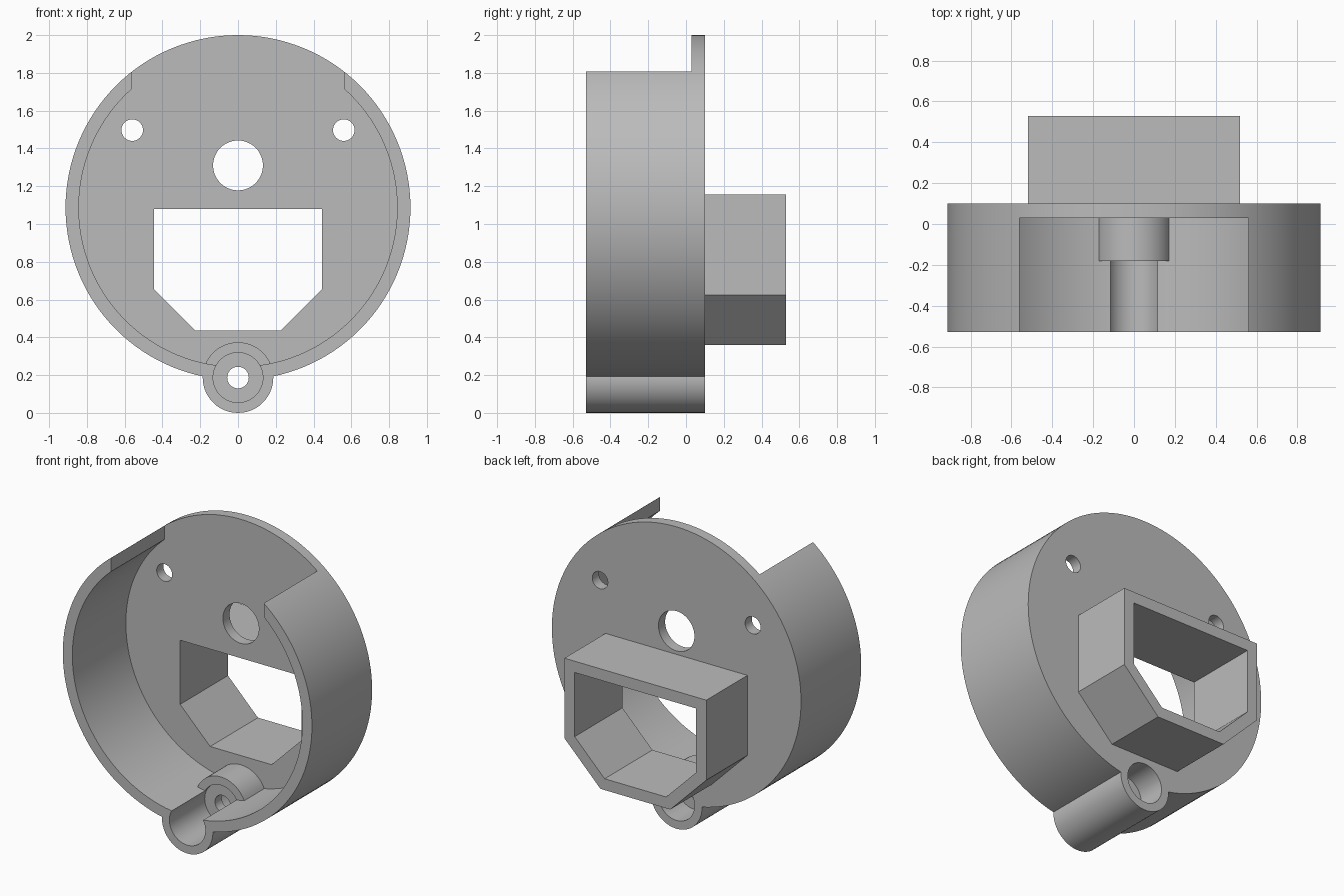
import bpy
import bmesh
from math import cos, sin, tau, radians

cube = bpy.data.objects.get("Cube")
if cube:
    bpy.data.objects.remove(cube, do_unlink=True)

grey = bpy.data.materials.new("plain_grey")
grey.use_nodes = True
grey.diffuse_color = (0.5, 0.5, 0.5, 1)
grey.node_tree.nodes["Principled BSDF"].inputs["Base Color"].default_value = (0.5, 0.5, 0.5, 1)


def extrude(name, points, y0, y1):
    """Solid made by extruding an x-z outline along y."""
    bm = bmesh.new()
    face = bm.faces.new([bm.verts.new((x, y0, z)) for x, z in points])
    new = bmesh.ops.extrude_face_region(bm, geom=[face])["geom"]
    bmesh.ops.translate(bm, vec=(0, y1 - y0, 0),
                        verts=[v for v in new if isinstance(v, bmesh.types.BMVert)])
    bmesh.ops.recalc_face_normals(bm, faces=bm.faces)
    mesh = bpy.data.meshes.new(name)
    bm.to_mesh(mesh)
    bm.free()
    mesh.materials.append(grey)
    obj = bpy.data.objects.new(name, mesh)
    bpy.context.collection.objects.link(obj)
    return obj


def cylinder(name, x, z, radius, y0, y1, sides=48):
    ring = [(x + radius * cos(tau * i / sides), z + radius * sin(tau * i / sides))
            for i in range(sides)]
    return extrude(name, ring, y0, y1)


def combine(target, tool, operation):
    """Apply a boolean and discard the tool."""
    mod = target.modifiers.new(operation, "BOOLEAN")
    mod.operation = operation
    mod.solver = "EXACT"
    mod.object = tool
    bpy.context.view_layer.objects.active = target
    bpy.ops.object.modifier_apply(modifier=mod.name)
    bpy.data.objects.remove(tool, do_unlink=True)


def mirrored(half):
    return half + [(-x, z) for x, z in reversed(half)]


FRONT, FLOOR, BACK, END = -0.53, 0.03, 0.10, 0.53
CENTRE, BOSS_Z = 1.087, 0.187

# Round housing with the screw boss on its lower rim
housing = cylinder("housing", 0, CENTRE, 0.913, FRONT, BACK, 128)
combine(housing, cylinder("boss", 0, BOSS_Z, 0.187, FRONT, BACK), "UNION")

# Front cavity with the open top, leaving the short inner boss standing
cavity = cylinder("cavity", 0, CENTRE, 0.843, -0.7, FLOOR, 128)
notch = extrude("notch", mirrored([(0.56, 1.4), (0.56, 2.2)]), -0.7, FLOOR)
combine(cavity, notch, "UNION")
combine(cavity, cylinder("inner_boss", 0, BOSS_Z, 0.187, -0.18, 0.2), "DIFFERENCE")
combine(housing, cavity, "DIFFERENCE")

# Rear socket: outer shell, then its opening through the plate
outer = [(0.256, 0.36), (0.52, 0.625), (0.52, 1.155)]
inner = [(0.225, 0.435), (0.445, 0.655), (0.445, 1.08)]
combine(housing, extrude("socket", mirrored(outer), 0.06, END), "UNION")
combine(housing, extrude("opening", mirrored(inner), -0.2, 0.7), "DIFFERENCE")

# Shaft hole, two screw holes, and the stepped bore of the boss
holes = [
    (0, 1.31, 0.132, -0.2, 0.3),
    (0.56, 1.497, 0.057, -0.2, 0.3),
    (-0.56, 1.497, 0.057, -0.2, 0.3),
    (0, BOSS_Z, 0.132, -0.7, -0.16),
    (0, BOSS_Z, 0.057, -0.3, 0.05),
    (0, BOSS_Z, 0.132, -0.09, 0.3),
]
for hole in holes:
    combine(housing, cylinder("hole", *hole), "DIFFERENCE")

# Smooth curved walls, crisp edges
bpy.ops.object.select_all(action="DESELECT")
housing.select_set(True)
bpy.context.view_layer.objects.active = housing
bpy.ops.object.shade_smooth_by_angle(angle=radians(30))
